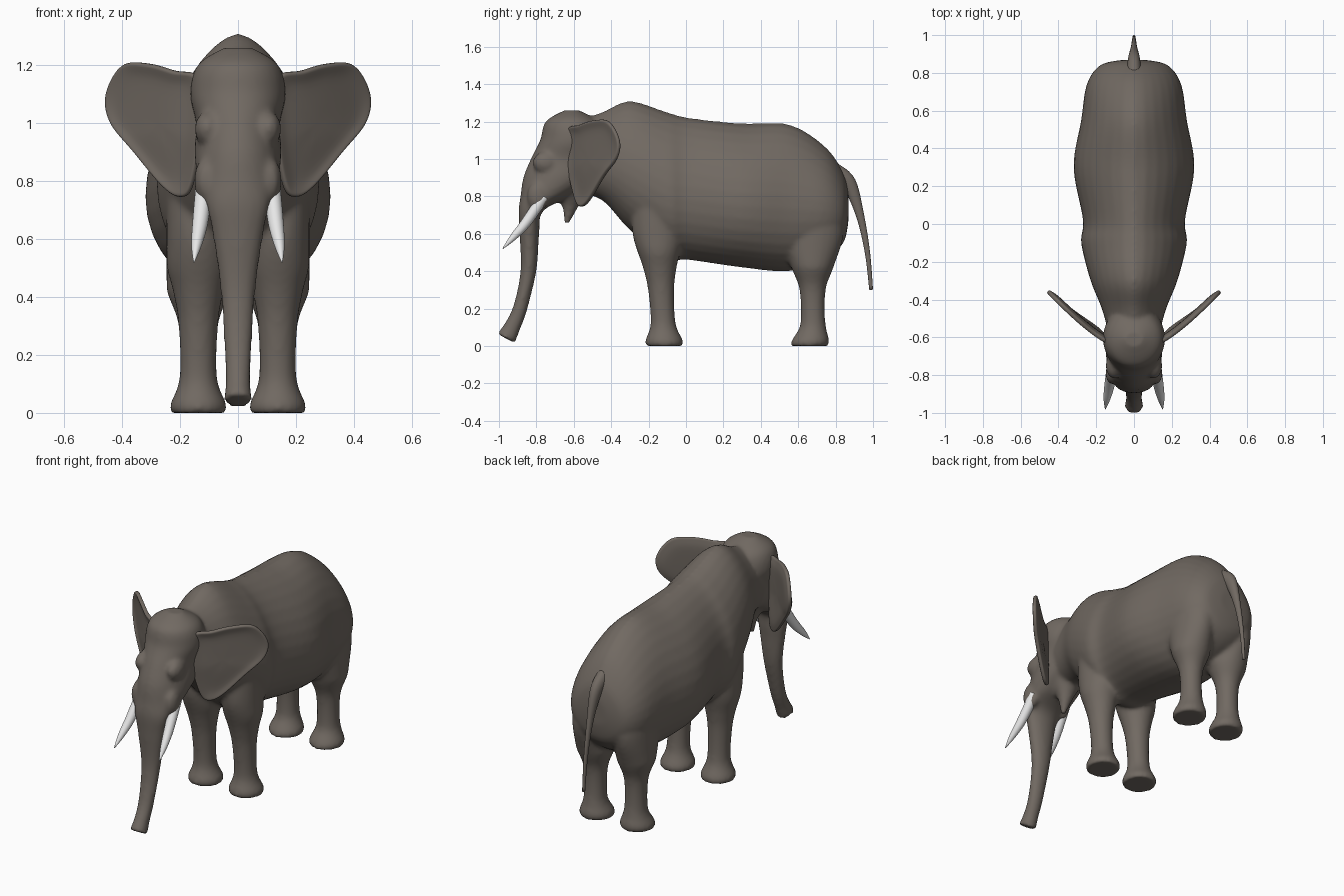
import bpy, bmesh
from math import sin, cos, pi
from mathutils import Matrix, Vector

cube = bpy.data.objects.get("Cube")
if cube:
    bpy.data.objects.remove(cube)


def material(name, color):
    mat = bpy.data.materials.new(name)
    mat.use_nodes = True
    mat.diffuse_color = color
    mat.node_tree.nodes["Principled BSDF"].inputs["Base Color"].default_value = color
    return mat


skin = material("grey_brown_skin", (.165, .142, .122, 1))
ivory = material("ivory_white", (.8, .8, .8, 1))


def spline(points, steps, closed=False):
    """Smooth interpolation through points of any dimension."""
    points = [Vector(p) for p in points]
    count = len(points)
    last = count if closed else count - 1

    def pick(i):
        return points[i % count] if closed else points[max(0, min(last, i))]

    out = []
    for i in range(last):
        before, start, end, after = pick(i - 1), pick(i), pick(i + 1), pick(i + 2)
        leave, arrive = (end - before) / 2, (after - start) / 2
        for s in range(steps):
            t = s / steps
            ease = t * t * (3 - 2 * t)
            out.append(start.lerp(end, ease) + leave * t * (1 - t) ** 2 - arrive * t * t * (1 - t))
    return out if closed else out + [points[-1]]


def loft(bm, rings, side=1, bias=1, segments=32):
    """Skin oval rings, each given by a centre, a half depth vector and a half width."""
    loops = []
    for centre, depth, width in rings:
        loop = []
        for i in range(segments):
            angle = 2 * pi * i / segments
            along = 1 - 2 * ((1 - cos(angle)) / 2) ** bias
            point = centre + depth * along + Vector((width * sin(angle), 0, 0))
            loop.append(bm.verts.new((side * point.x, point.y, point.z)))
        loops.append(loop)
    bridge(bm, loops)
    bm.faces.new(loops[0])
    bm.faces.new(loops[-1])


def bridge(bm, loops):
    for lower, upper in zip(loops, loops[1:]):
        for i in range(len(lower)):
            bm.faces.new((lower[i], lower[i - 1], upper[i - 1], upper[i]))


def tube(bm, path, side=1, ratio=1):
    """Round tapering limb; path points are x, y, z, radius."""
    points = spline(path, 6)
    rings = []
    for i, point in enumerate(points):
        run = points[min(i + 1, len(points) - 1)] - points[max(i - 1, 0)]
        across = Vector((0, -run.z, run.y)).normalized()
        rings.append((point.xyz, across * point.w, point.w * ratio))
    loft(bm, rings, side)


def leg(bm, side, y, lean, bulk, toe):
    """Leg that swells into the body by bulk, with a flared foot pushed forward by toe."""
    shape = [(0, .097), (.03, .1), (.12, .067), (.3, .07), (.42, .09 * bulk), (.6, .135 * bulk), (.8, .12 * bulk)]
    rings = []
    for z, r in spline(shape, 5):
        forward = lean * z + toe * max(0, 1 - z * 10)
        rings.append((Vector((.137, y - forward, z)), Vector((0, -r, 0)), min(r * .97, .11)))
    loft(bm, rings, side)


def bump(bm, side, place, size):
    matrix = Matrix.Translation((side * place[0], place[1], place[2])) @ Matrix.Diagonal((*size, 1))
    bmesh.ops.create_uvsphere(bm, u_segments=20, v_segments=12, radius=1, matrix=matrix)


def finish(bm, name, mat):
    bmesh.ops.recalc_face_normals(bm, faces=bm.faces[:])
    mesh = bpy.data.meshes.new(name)
    bm.to_mesh(mesh)
    bm.free()
    mesh.materials.append(mat)
    for poly in mesh.polygons:
        poly.use_smooth = True
    obj = bpy.data.objects.new(name, mesh)
    bpy.context.collection.objects.link(obj)
    return obj


# Torso from neck to rump: y, top, bottom, half width
torso = [(-.6, 1.2, .82, .13), (-.45, 1.25, .78, .17), (-.3, 1.31, .62, .23), (-.1, 1.25, .47, .28),
         (.02, 1.22, .46, .27), (.3, 1.19, .42, .32), (.55, 1.185, .4, .28), (.74, 1.07, .46, .25),
         (.84, .93, .55, .18), (.868, .82, .66, .07)]

# Head running down into the trunk: z, front, back, half width
head = [(1.26, -.65, -.57, .05), (1.2, -.75, -.47, .14), (1.1, -.78, -.43, .165), (1, -.83, -.43, .145),
        (.9, -.87, -.47, .15), (.8, -.885, -.62, .138), (.72, -.895, -.765, .11), (.6, -.89, -.785, .085),
        (.4, -.885, -.8, .058), (.2, -.925, -.85, .046), (.1, -.97, -.89, .043), (.04, -1.01, -.915, .05)]

bm = bmesh.new()
loft(bm, [(Vector((0, y, (top + low) / 2)), Vector((0, 0, (top - low) / 2)), width)
          for y, top, low, width in spline(torso, 6)], bias=.8)

# The trunk's rings tilt as its tip curls forward
loft(bm, [(Vector((0, (front + back) / 2, z)), Vector((0, (front - back) / 2, .1 * max(0, .3 - z))), width)
          for z, front, back, width in spline(head, 6)])

# Lower jaw
tube(bm, [(0, -.62, .85, .1), (0, -.62, .75, .045), (0, -.64, .65, .012)])

# Legs, brows and tusk sockets
for side in (1, -1):
    leg(bm, side, y=-.115, lean=.06, bulk=1, toe=0)
    leg(bm, side, y=.68, lean=.01, bulk=1.25, toe=.02)
    bump(bm, side, (.105, -.75, .98), (.045, .07, .06))
    bump(bm, side, (.113, -.79, .8), (.038, .06, .08))

# Blend all the fleshy parts into one skin
body = finish(bm, "body", skin)
remesh = body.modifiers.new("blend_parts", 'REMESH')
remesh.mode = 'VOXEL'
remesh.voxel_size = .012
remesh.use_smooth_shade = True
relax = body.modifiers.new("relax", 'SMOOTH')
relax.factor = .5
relax.iterations = 7

# Tail
bm = bmesh.new()
tube(bm, [(0, .79, .93, .05), (0, .87, .87, .04), (0, .93, .7, .022), (0, .97, .5, .014), (0, .99, .3, .01)], ratio=.8)
finish(bm, "tail", skin)

# Ear rim from the front: x, z
rim = [(.13, 1.15), (.22, 1.18), (.31, 1.205), (.4, 1.2), (.455, 1.1), (.44, 1), (.36, .9),
       (.26, .78), (.2, .745), (.16, .78), (.13, .95)]
middle = Vector((.26, 1))


def ear_point(side, flat, hollow):
    """Sweep the ear backwards as it leaves the head."""
    reach = max(0, flat.x - .13) * 3
    back = .28 * reach ** 1.25 + .15 * max(0, .95 - flat.y)
    return side * flat.x, back + hollow - .63, flat.y


for side, label in ((1, "left"), (-1, "right")):
    # Tusk, curving up and out
    bm = bmesh.new()
    tube(bm, [(.115, -.76, .8, .03), (.13, -.855, .66, .027), (.143, -.925, .58, .018), (.152, -.98, .52, .002)], side)
    finish(bm, label + "_tusk", ivory)

    # Ear: nested copies of the rim, hollowed towards the middle
    bm = bmesh.new()
    outline = spline(rim, 5, closed=True)
    loops = []
    for scale in (1, .95, .87, .76, .5, .2):
        hollow = .02 * min(1, (1 - scale) * 4)
        loops.append([bm.verts.new(ear_point(side, middle.lerp(p, scale), hollow)) for p in outline])
    bridge(bm, loops)
    bm.faces.new(loops[-1])
    ear = finish(bm, label + "_ear", skin)
    thick = ear.modifiers.new("thickness", 'SOLIDIFY')
    thick.thickness = .022
    thick.offset = 0
    ear.modifiers.new("rounding", 'SUBSURF').levels = 1
